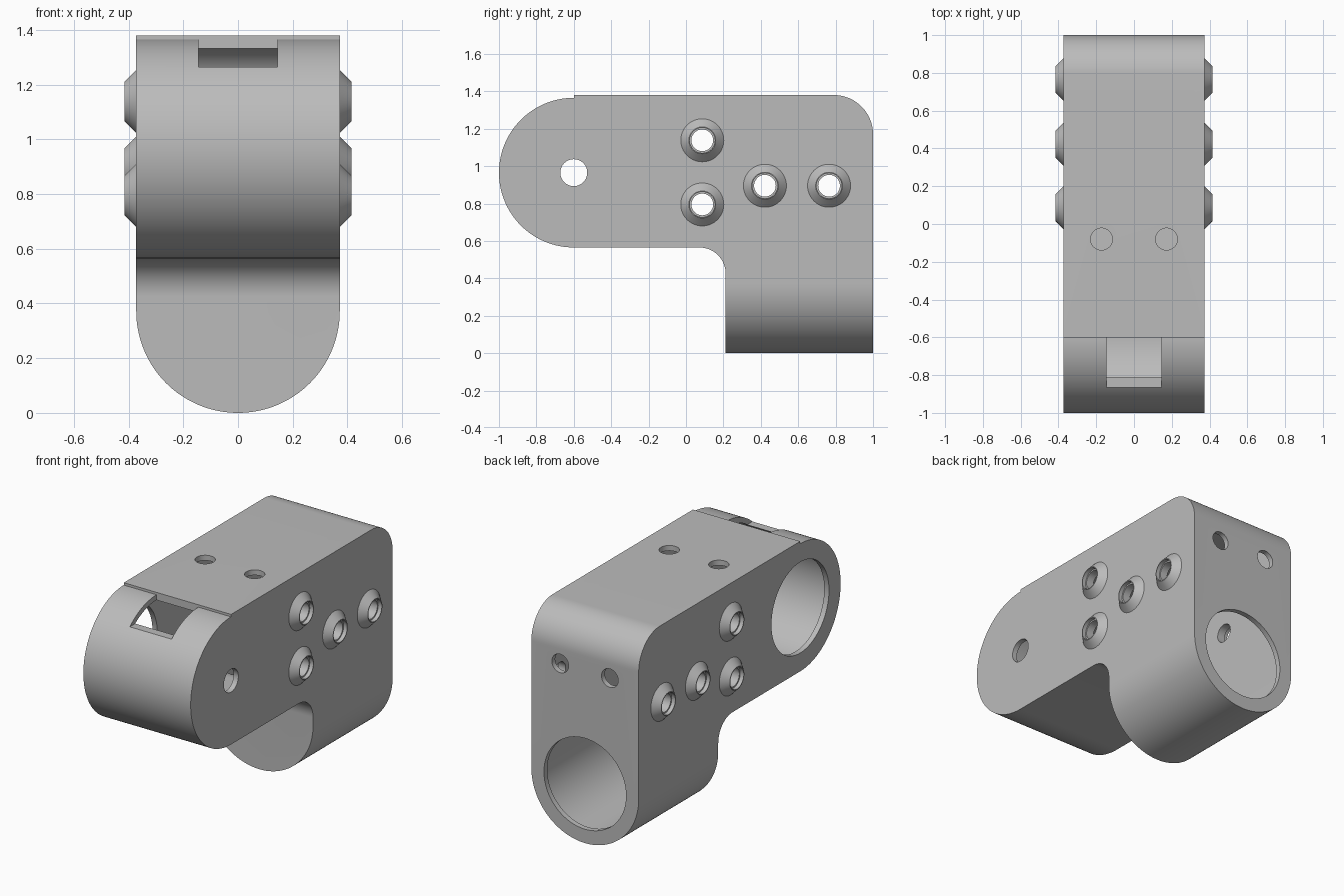
import bpy, bmesh
from math import sin, cos, pi, radians
from mathutils import Matrix, Vector

cube = bpy.data.objects.get("Cube")
if cube:
    bpy.data.objects.remove(cube, do_unlink=True)

grey = bpy.data.materials.new("light grey")
grey.use_nodes = True
colour = (0.5, 0.5, 0.5, 1)
grey.diffuse_color = colour
grey.node_tree.nodes["Principled BSDF"].inputs["Base Color"].default_value = colour

HALF = 0.372    # half width
WALL = 0.033    # shell thickness
HUB = (-0.6, 0.965)
HUB_R = 0.4


def make(name, bm):
    bmesh.ops.recalc_face_normals(bm, faces=bm.faces)
    mesh = bpy.data.meshes.new(name)
    bm.to_mesh(mesh)
    bm.free()
    mesh.materials.append(grey)
    ob = bpy.data.objects.new(name, mesh)
    bpy.context.collection.objects.link(ob)
    return ob


def arc(c, r, a0, a1, n):
    return [(c[0] + r * cos(radians(a0 + (a1 - a0) * i / n)),
             c[1] + r * sin(radians(a0 + (a1 - a0) * i / n))) for i in range(n + 1)]


def prism(name, points, axis, lo, hi):
    """Extrude a 2D outline along x (points are y, z) or y (points are x, z)."""
    bm = bmesh.new()
    if axis == 'x':
        verts = [bm.verts.new((lo, a, b)) for a, b in points]
        step = Vector((hi - lo, 0, 0))
    else:
        verts = [bm.verts.new((a, lo, b)) for a, b in points]
        step = Vector((0, hi - lo, 0))
    face = bm.faces.new(verts)
    out = bmesh.ops.extrude_face_region(bm, geom=[face])
    moved = [v for v in out["geom"] if isinstance(v, bmesh.types.BMVert)]
    bmesh.ops.translate(bm, verts=moved, vec=step)
    return make(name, bm)


def cone(name, start, direction, length, r1, r2, n=48):
    d = Vector(direction)
    bm = bmesh.new()
    place = Matrix.Translation(Vector(start) + d * length / 2) @ d.to_track_quat('Z', 'Y').to_matrix().to_4x4()
    bmesh.ops.create_cone(bm, cap_ends=True, segments=n, radius1=r1, radius2=r2,
                          depth=length, matrix=place)
    return make(name, bm)


def boolean(ob, tool, operation):
    mod = ob.modifiers.new("cut", 'BOOLEAN')
    mod.operation, mod.solver, mod.object = operation, 'EXACT', tool
    bpy.context.view_layer.update()
    graph = bpy.context.evaluated_depsgraph_get()
    mesh = bpy.data.meshes.new_from_object(ob.evaluated_get(graph))
    ob.modifiers.clear()
    ob.data = mesh
    bpy.data.objects.remove(tool, do_unlink=True)


def bracket(name, t):
    """Angled bracket solid, with every wall moved inwards by t."""
    top, back, front, under = 1.38 - t, 1 - t, 0.212 + t, 0.565 + t
    side = arc(HUB, HUB_R - t, 90, 270, 64)
    side += arc((0.072, 0.425), 0.14 + t, 90, 0, 16)
    side += [(front, t - 0.05), (back, t - 0.05)]
    side += arc((0.79, 1.17), 0.21 - t, 0, 90, 20)
    side += [(HUB[0] + t, top), (HUB[0] + t, HUB[1] + HUB_R - t)]
    body = prism(name, side, 'x', -0.6, 0.6)
    w = HALF - t
    outline = [(w, 2), (-w, 2)] + arc((0, HALF), w, 180, 360, 64)
    boolean(body, prism("outline", outline, 'y', -1.5, 1.5), 'INTERSECT')
    return body


# Hollow shell
shell = bracket("bracket_shell", 0)
boolean(shell, bracket("cavity", WALL), 'DIFFERENCE')

# Large mouths on the right of the hub and on the back of the leg
hub_axis = (-0.6, *HUB)
boolean(shell, cone("hub_mouth", hub_axis, (1, 0, 0), 0.4, 0.285, 0.285, 64), 'DIFFERENCE')
boolean(shell, cone("leg_mouth", (0, 1.2, HALF), (0, -1, 0), 0.4, 0.285, 0.285, 64), 'DIFFERENCE')
# Small pivot hole on the left of the hub
boolean(shell, cone("pivot_hole", (0.2, *HUB), (1, 0, 0), 0.4, 0.072, 0.072), 'DIFFERENCE')

# Window in the top of the hub
window = [(-0.865, 1.265), (-0.6, 1.265), (-0.6, 1.372), (-0.865, 1.372)]
boolean(shell, prism("window", window, 'x', -0.145, 0.145), 'DIFFERENCE')

# Paired screw holes in the top and the back
for x in (-0.172, 0.172):
    boolean(shell, cone("top_hole", (x, -0.08, 1.5), (0, 0, -1), 0.25, 0.058, 0.058), 'DIFFERENCE')
    boolean(shell, cone("back_hole", (x, 1.2, 1.08), (0, -1, 0), 0.35, 0.058, 0.058), 'DIFFERENCE')

# Conical screw bosses on both sides
bosses = [(0.087, 1.138), (0.087, 0.795), (0.422, 0.895), (0.765, 0.895)]
for s in (-1, 1):
    for y, z in bosses:
        out = (s, 0, 0)
        boolean(shell, cone("hole", (s * 0.25, y, z), out, 0.3, 0.058, 0.058), 'DIFFERENCE')
        boss = cone("screw_boss_" + ("left" if s > 0 else "right"),
                    (s * HALF, y, z), out, 0.043, 0.115, 0.072)
        boolean(boss, cone("bore", (s * 0.3, y, z), out, 0.2, 0.058, 0.058), 'DIFFERENCE')
        boolean(boss, cone("counterbore", (s * 0.39, y, z), out, 0.1, 0.067, 0.067), 'DIFFERENCE')

# Smooth curved faces, keep edges crisp
for ob in bpy.context.collection.objects:
    if ob.type == 'MESH' and (ob == shell or ob.name.startswith("screw_boss")):
        bpy.ops.object.select_all(action='DESELECT')
        ob.select_set(True)
        bpy.context.view_layer.objects.active = ob
        bpy.ops.object.shade_smooth_by_angle(angle=radians(30))
